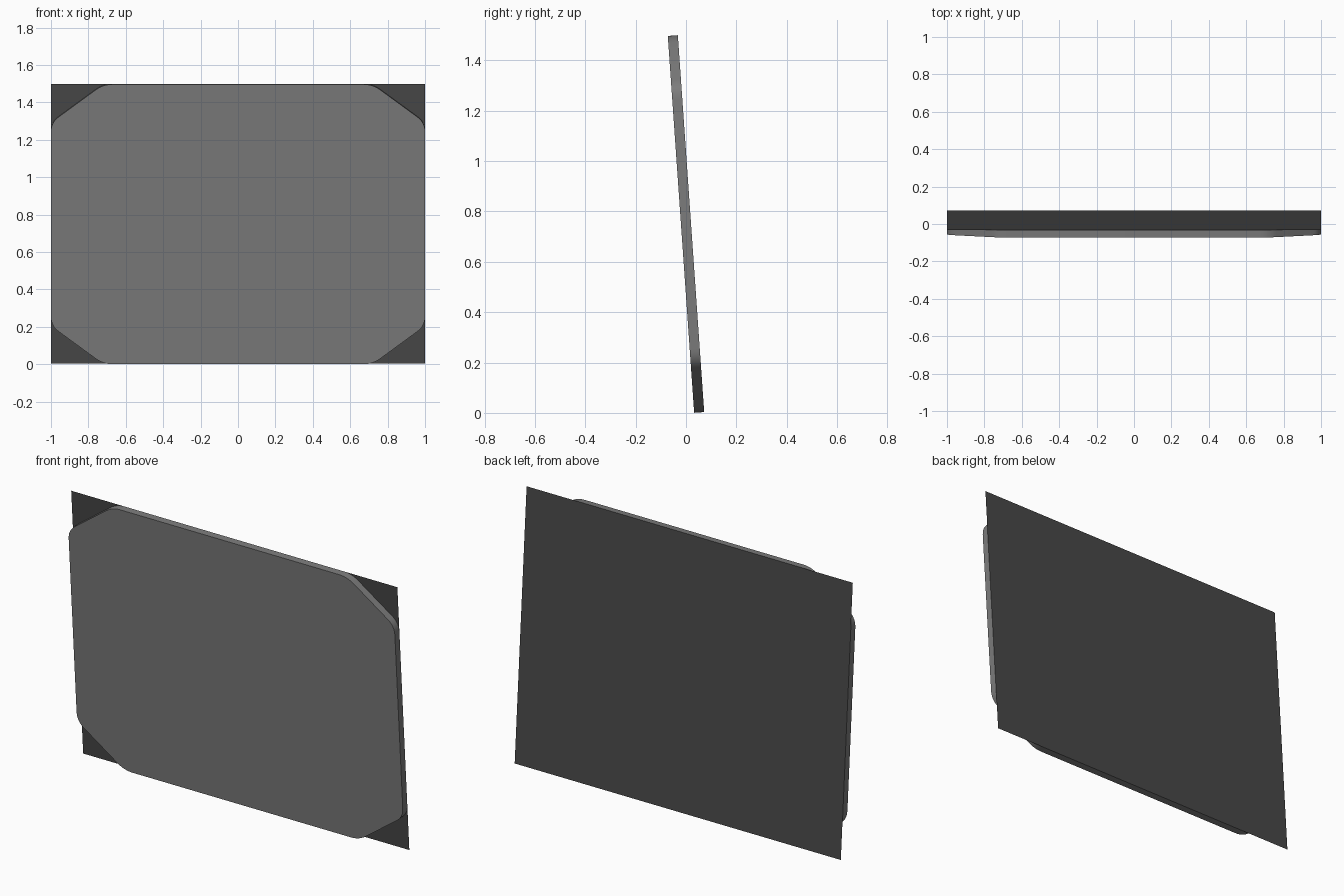
import bpy, bmesh, math
from mathutils import Vector

if "Cube" in bpy.data.objects:
    bpy.data.objects.remove(bpy.data.objects["Cube"])

W, H, T = 1.0, 0.75, 0.02        # half width, half height, half thickness
CUT_X, CUT_Z = 0.28, 0.205       # corner cut sizes
ROUND = 0.05                     # rounding length at each cut end
TILT = math.radians(4)


def material(name, grey):
    m = bpy.data.materials.new(name)
    m.diffuse_color = (grey, grey, grey, 1)
    m.use_nodes = True
    m.node_tree.nodes["Principled BSDF"].inputs["Base Color"].default_value = m.diffuse_color
    return m


def finish(bm, name, mat):
    me = bpy.data.meshes.new(name)
    bm.to_mesh(me)
    bm.free()
    ob = bpy.data.objects.new(name, me)
    bpy.context.collection.objects.link(ob)
    ob.location.z = 0.75
    ob.rotation_euler.x = TILT
    me.materials.append(mat)
    return ob


def rounded(points, length, steps=6):
    out = []
    for i, p in enumerate(points):
        a = p + (points[i - 1] - p).normalized() * length
        b = p + (points[(i + 1) % len(points)] - p).normalized() * length
        for s in range(steps + 1):
            t = s / steps
            out.append(a * (1 - t) ** 2 + p * 2 * t * (1 - t) + b * t * t)
    return out


# Front panel: octagon with softened corners, open where the backing covers it
octagon = [Vector(p) for p in (
    (-W + CUT_X, -H), (W - CUT_X, -H), (W, -H + CUT_Z), (W, H - CUT_Z),
    (W - CUT_X, H), (-W + CUT_X, H), (-W, H - CUT_Z), (-W, -H + CUT_Z))]
outline = rounded(octagon, ROUND)
bm = bmesh.new()
front = [bm.verts.new((p.x, -T, p.y)) for p in outline]
back = [bm.verts.new((p.x, T, p.y)) for p in outline]
bm.faces.new(front)
n = len(outline)
for i in range(n):
    j = (i + 1) % n
    bm.faces.new((front[j], front[i], back[i], back[j]))
panel = finish(bm, "front_panel", material("panel_grey", 0.2))
bpy.context.view_layer.objects.active = panel
panel.select_set(True)
bpy.ops.object.shade_smooth_by_angle(angle=math.radians(30))

# Backing sheet: full rectangle facing backwards
bm = bmesh.new()
bm.faces.new([bm.verts.new((x, T, z)) for x, z in
              ((W, -H), (-W, -H), (-W, H), (W, H))])
finish(bm, "backing_sheet", material("backing_dark", 0.065))
